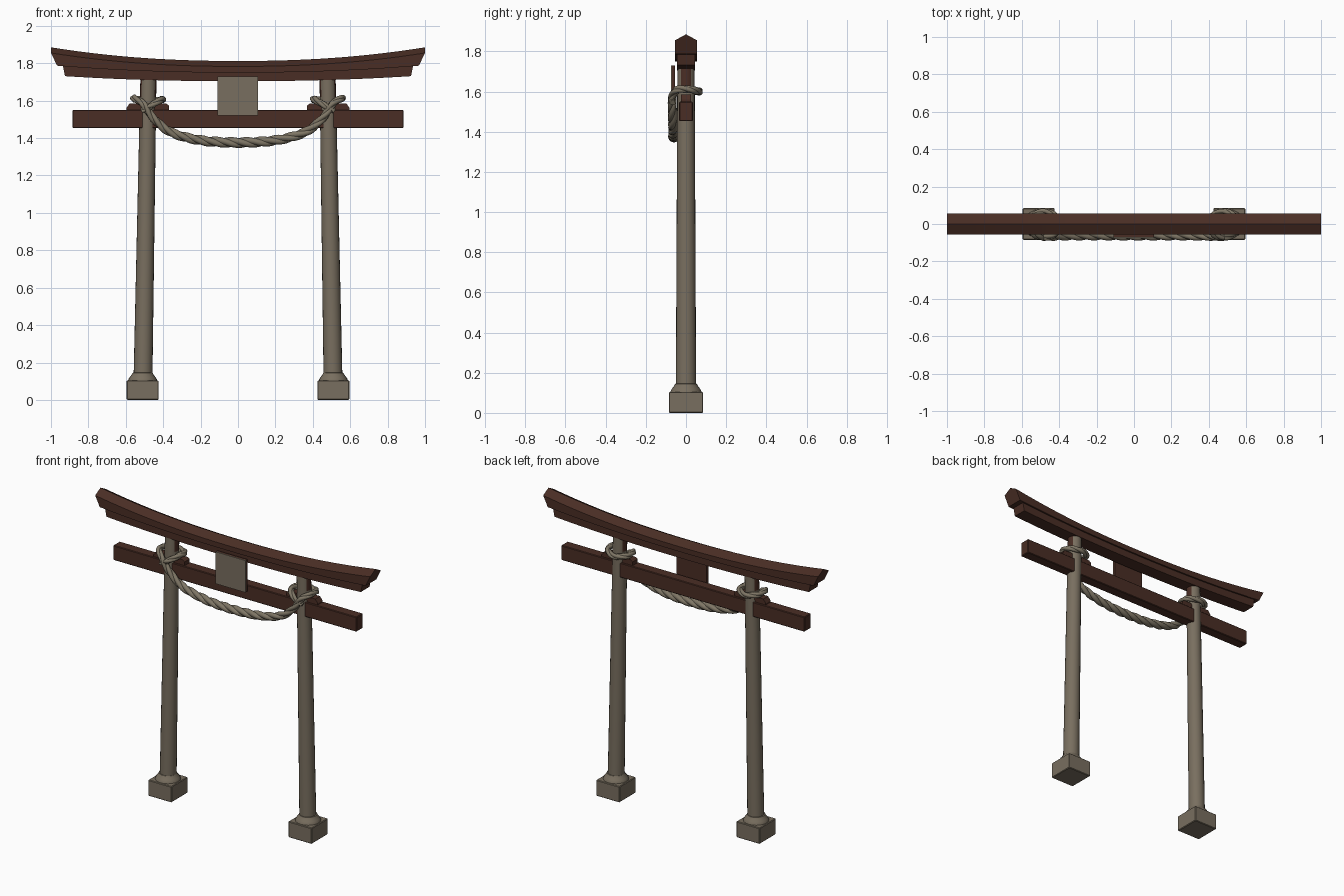
import bpy, bmesh, math
from mathutils import Vector

if "Cube" in bpy.data.objects:
    bpy.data.objects.remove(bpy.data.objects["Cube"])


def material(name, rgb):
    m = bpy.data.materials.new(name)
    m.diffuse_color = (*rgb, 1)
    m.use_nodes = True
    m.node_tree.nodes["Principled BSDF"].inputs["Base Color"].default_value = m.diffuse_color
    return m


WOOD = material("dark brown wood", (0.068, 0.027, 0.018))
STONE = material("weathered grey beige", (0.19, 0.158, 0.115))
ROPE = material("straw rope", (0.21, 0.18, 0.13))


def make(name, bm, mats, smooth=None):
    bmesh.ops.recalc_face_normals(bm, faces=bm.faces)
    me = bpy.data.meshes.new(name)
    bm.to_mesh(me)
    bm.free()
    ob = bpy.data.objects.new(name, me)
    bpy.context.collection.objects.link(ob)
    for m in mats:
        me.materials.append(m)
    if smooth:
        bpy.ops.object.select_all(action='DESELECT')
        bpy.context.view_layer.objects.active = ob
        ob.select_set(True)
        bpy.ops.object.shade_smooth_by_angle(angle=math.radians(smooth))
    return ob


def loft(bm, rings):
    """Skin a list of closed point rings and cap both ends."""
    vs = [[bm.verts.new(p) for p in r] for r in rings]
    n = len(vs[0])
    for a, b in zip(vs, vs[1:]):
        for i in range(n):
            bm.faces.new((a[i], a[(i + 1) % n], b[(i + 1) % n], b[i]))
    bm.faces.new(vs[0])
    bm.faces.new(vs[-1])


def box(name, lo, hi, mat, bevel=0.0):
    bm = bmesh.new()
    rect = lambda z: [(lo[0], lo[1], z), (hi[0], lo[1], z), (hi[0], hi[1], z), (lo[0], hi[1], z)]
    loft(bm, [rect(lo[2]), rect(hi[2])])
    if bevel:
        bmesh.ops.bevel(bm, geom=bm.edges[:], offset=bevel, segments=1, affect='EDGES')
    return make(name, bm, [mat])


def circle(x, r, z, n=20):
    return [(x + r * math.cos(2 * math.pi * i / n), r * math.sin(2 * math.pi * i / n), z)
            for i in range(n)]


def curved_beam(name, profile, steps=32):
    """profile: (y, half length, z at centre, rise at the ends) for each corner."""
    bm = bmesh.new()
    rings = []
    for k in range(steps + 1):
        t = -1 + 2 * k / steps
        rings.append([(t * l, y, z + rise * abs(t) ** 2.2) for y, l, z, rise in profile])
    loft(bm, rings)
    return make(name, bm, [WOOD], 20)


# top lintel with ridge, and the lintel under it
curved_beam("top_lintel", [(0, 1.0, 1.812, 0.073), (0.055, 1.0, 1.783, 0.072),
                           (0.055, 0.967, 1.75, 0.037), (-0.055, 0.967, 1.75, 0.037),
                           (-0.055, 1.0, 1.783, 0.072)])
curved_beam("under_lintel", [(0.045, 0.937, 1.758, 0.032), (0.045, 0.925, 1.704, 0.027),
                             (-0.045, 0.925, 1.704, 0.027), (-0.045, 0.937, 1.758, 0.032)])

# straight tie beam
box("tie_beam", (-0.885, -0.034, 1.453), (0.885, 0.034, 1.55), WOOD, 0.004)

# blank plaque: pale front face, wooden back
box("plaque_back", (-0.11, -0.069, 1.52), (0.107, -0.054, 1.73), WOOD)
box("plaque_front", (-0.11, -0.075, 1.52), (0.107, -0.069, 1.73), STONE)

for side, s in (("left", -1), ("right", 1)):
    # footing block and rounded collar
    x = s * 0.51
    box(side + "_footing", (x - 0.085, -0.085, 0), (x + 0.085, 0.085, 0.105), STONE, 0.004)
    bm = bmesh.new()
    loft(bm, [circle(x, r, z) for r, z in
              ((0.078, 0.1), (0.076, 0.11), (0.069, 0.122), (0.06, 0.133), (0.054, 0.145), (0.046, 0.146))])
    make(side + "_collar", bm, [STONE], 50)

    # leaning tapered pillar, worn to brown on its sides near the top
    bm = bmesh.new()
    loft(bm, [circle(s * (0.51 - 0.031 * z / 1.72), 0.051 - 0.008 * z / 1.72, z)
              for z in (0.1, 0.8, 1.45, 1.62, 1.725)])
    bm.normal_update()
    for f in bm.faces:
        if f.calc_center_median().z > 1.62 and abs(f.normal.x) > 0.8:
            f.material_index = 1
    make(side + "_pillar", bm, [STONE, WOOD], 40)

    # wedge through the pillar on top of the tie beam
    bm = bmesh.new()
    loft(bm, [[(s * px, -0.025, 1.545), (s * px, 0.025, 1.545), (s * px, 0.025, h), (s * px, -0.025, h)]
              for px, h in ((0.37, 1.575), (0.385, 1.585), (0.58, 1.585), (0.597, 1.56))])
    make(side + "_wedge", bm, [WOOD])

# rope path: x, y, z, thickness; wraps the left pillar, then sags to the middle
half = [(-0.515, -0.066, 1.545, 0.015), (-0.46, -0.07, 1.575, 0.018), (-0.412, -0.04, 1.605, 0.019),
        (-0.41, 0.03, 1.605, 0.019), (-0.48, 0.066, 1.6, 0.019), (-0.548, 0.03, 1.608, 0.019),
        (-0.552, -0.035, 1.612, 0.019), (-0.505, -0.066, 1.58, 0.02), (-0.455, -0.068, 1.51, 0.022),
        (-0.36, -0.063, 1.432, 0.025), (-0.2, -0.06, 1.388, 0.027)]
path = half + [(0, -0.06, 1.376, 0.028)] + [(-x, y, z, r) for x, y, z, r in reversed(half)]
pts = [Vector(p) for p in path]
pts = [pts[0]] + pts + [pts[-1]]
samples = []
for i in range(1, len(pts) - 2):
    a, b, c, d = pts[i - 1:i + 3]
    n = max(6, int((c - b).length / 0.009))
    for k in range(n):
        t = k / n
        samples.append(0.5 * (2 * b + (c - a) * t + (2 * a - 5 * b + 4 * c - d) * t * t
                              + (3 * b - a - 3 * c + d) * t ** 3))
samples.append(pts[-1])

# twisted three strand rope swept along the path
rings, twist, normal = [], 0.0, Vector((0, 0, 1))
for i, p in enumerate(samples):
    prev, nxt = samples[max(i - 1, 0)], samples[min(i + 1, len(samples) - 1)]
    tan = (nxt.xyz - prev.xyz).normalized()
    normal = (normal - tan * normal.dot(tan)).normalized()
    side_dir = tan.cross(normal)
    if i:
        twist += (p.xyz - prev.xyz).length / 0.24 * 2 * math.pi
    ring = []
    for k in range(24):
        ang = 2 * math.pi * k / 24
        r = p.w * (0.74 + 0.3 * abs(math.cos(1.5 * ang)))
        ring.append(p.xyz + r * (normal * math.cos(ang + twist) + side_dir * math.sin(ang + twist)))
    rings.append(ring)
bm = bmesh.new()
loft(bm, rings)
make("twisted_rope", bm, [ROPE], 40)
